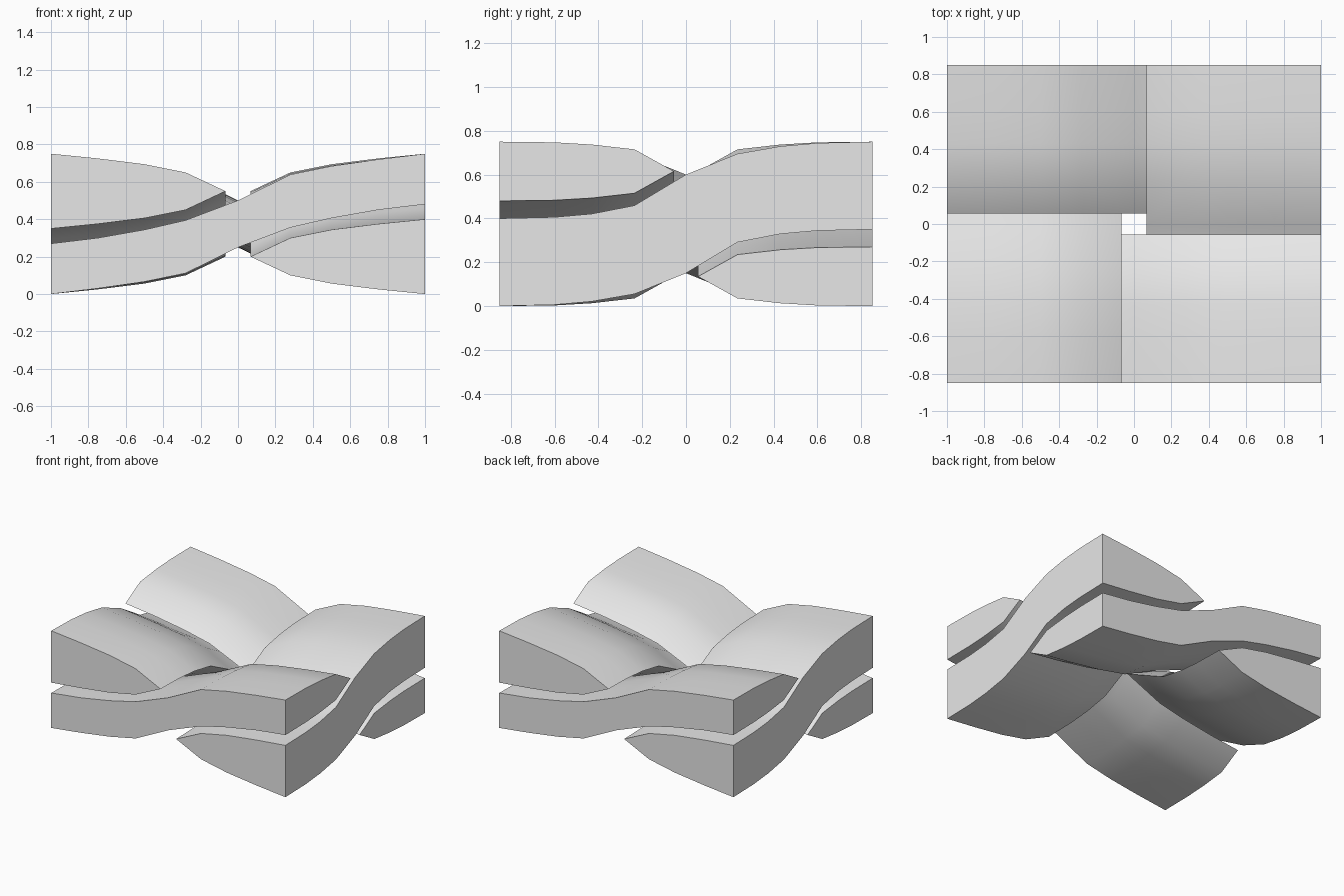
import bpy
import bmesh
import math
from mathutils import Matrix

cube = bpy.data.objects.get("Cube")
if cube:
    bpy.data.objects.remove(cube, do_unlink=True)

MID = 0.375  # height of the weave's middle plane

grey = bpy.data.materials.new("light grey")
grey.use_nodes = True
grey.diffuse_color = (0.8, 0.8, 0.8, 1)
grey.node_tree.nodes["Principled BSDF"].inputs["Base Color"].default_value = (0.8, 0.8, 0.8, 1)


def strand(name, half_path, section, place, turned):
    """Sweep a half-lens section along a rising S path.
    half_path: (distance, drop below middle, thickness scale), outer end first.
    section: (offset across, half thickness), thin tip first."""
    path = [(-d, MID - drop, s) for d, drop, s in half_path]
    path += [(d, MID + drop, s) for d, drop, s in reversed(half_path[:-1])]
    bm = bmesh.new()
    rings = []
    for u, z, scale in path:
        top = [bm.verts.new(place(u, v, z + h * scale)) for v, h in section]
        under = [bm.verts.new(place(u, v, z - h * scale)) for v, h in section[1:]]
        rings.append(top + under[::-1])
    n = len(rings[0])
    for a, b in zip(rings, rings[1:]):
        for i in range(n):
            j = (i + 1) % n
            bm.faces.new((a[i], a[j], b[j], b[i]))
    bm.faces.new(rings[0])
    bm.faces.new(rings[-1])
    if turned:
        bm.transform(Matrix.Rotation(math.pi, 4, "Z"))
    bmesh.ops.recalc_face_normals(bm, faces=bm.faces)
    mesh = bpy.data.meshes.new(name)
    bm.to_mesh(mesh)
    bm.free()
    mesh.materials.append(grey)
    obj = bpy.data.objects.new(name, mesh)
    bpy.context.collection.objects.link(obj)
    bpy.ops.object.select_all(action="DESELECT")
    obj.select_set(True)
    bpy.context.view_layer.objects.active = obj
    bpy.ops.object.shade_smooth_by_angle(angle=math.radians(30))


# Thin strands running along x
weft_path = [(1, 0.24, 1), (0.75, 0.21, 1), (0.5, 0.17, 1.03), (0.28, 0.122, 1.05), (0, 0, 0.93)]
weft_section = [(0.055, 0), (0.235, 0.1), (0.43, 0.122), (0.6, 0.132), (0.85, 0.135)]

# Thick strands running along y
warp_path = [(0.85, 0.175, 1), (0.6, 0.169, 1), (0.43, 0.154, 1), (0.235, 0.118, 1.01), (0, 0, 1.125)]
warp_section = [(0.067, 0), (0.28, 0.1), (0.5, 0.144), (0.75, 0.175), (1, 0.2)]


def along_x(u, v, z):
    return (u, -v, z)


def along_y(u, v, z):
    return (v, u, z)


strand("front_weft_strand", weft_path, weft_section, along_x, False)
strand("back_weft_strand", weft_path, weft_section, along_x, True)
strand("left_warp_strand", warp_path, warp_section, along_y, False)
strand("right_warp_strand", warp_path, warp_section, along_y, True)
